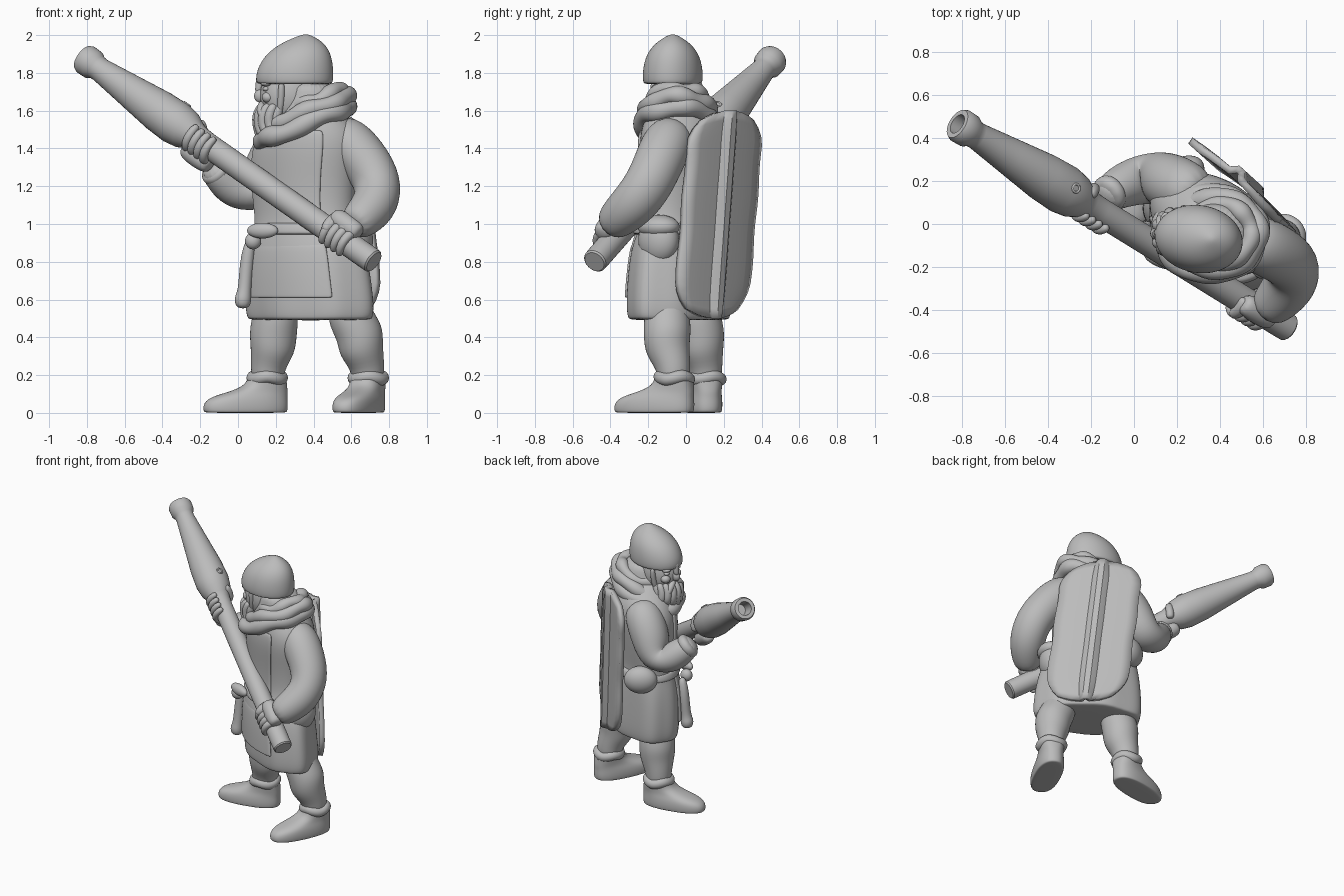
import bpy, bmesh, math
from math import sin, cos, pi, radians
from mathutils import Vector as V

if "Cube" in bpy.data.objects:
    bpy.data.objects.remove(bpy.data.objects["Cube"])

grey = bpy.data.materials.new("plain grey")
grey.use_nodes = True
grey.diffuse_color = (0.5, 0.5, 0.5, 1)
grey.node_tree.nodes["Principled BSDF"].inputs["Base Color"].default_value = (0.5, 0.5, 0.5, 1)


def finish(name, bm, subsurf=2, thick=0):
    bmesh.ops.recalc_face_normals(bm, faces=bm.faces)
    me = bpy.data.meshes.new(name)
    bm.to_mesh(me)
    bm.free()
    ob = bpy.data.objects.new(name, me)
    bpy.context.collection.objects.link(ob)
    me.materials.append(grey)
    bpy.ops.object.select_all(action="DESELECT")
    ob.select_set(True)
    bpy.context.view_layer.objects.active = ob
    if subsurf:
        me.polygons.foreach_set("use_smooth", [True] * len(me.polygons))
    else:
        bpy.ops.object.shade_smooth_by_angle(angle=radians(35))
    if thick:
        m = ob.modifiers.new("thickness", "SOLIDIFY")
        m.thickness, m.offset = thick, 0
    if subsurf:
        ob.modifiers.new("smooth", "SUBSURF").levels = subsurf
        ob.modifiers["smooth"].render_levels = subsurf
    return ob


def skin_rows(name, rows, wrap=True, loop=False, **kw):
    """Join rows of points into a surface."""
    bm = bmesh.new()
    vs = [[bm.verts.new(p) for p in row] for row in rows]
    n = len(rows[0])
    pairs = list(zip(vs, vs[1:])) + ([(vs[-1], vs[0])] if loop else [])
    for a, b in pairs:
        for i in range(n if wrap else n - 1):
            j = (i + 1) % n
            bm.faces.new((a[i], a[j], b[j], b[i]))
    if wrap and not loop:
        bm.faces.new(vs[0])
        bm.faces.new(vs[-1])
    return finish(name, bm, **kw)


def ring(c, u, v, n=16, wave=0, blunt=1, a0=0, a1=2 * pi, closed=True):
    out = []
    for i in range(n):
        a = a0 + (a1 - a0) * i / (n if closed else n - 1)
        x, y = (math.copysign(abs(q) ** blunt, q) for q in (cos(a), sin(a)))
        out.append(c + (u * x + v * y) * (1 + wave * cos(7 * a)))
    return out


def stack(name, rows, ang=0, n=32, arc=None, grow=1, **kw):
    """Horizontal ellipses (z, x, y, rx, ry, wave), turned by ang degrees."""
    a = radians(ang)
    e1, e2 = V((cos(a), sin(a), 0)), V((-sin(a), cos(a), 0))
    lim = dict(a0=radians(arc[0]), a1=radians(arc[1]), closed=False) if arc else {}
    out = [ring(V((x, y, z)), e1 * rx * grow, e2 * ry * grow, n, w[0] if w else 0, **lim)
           for z, x, y, rx, ry, *w in rows]
    return skin_rows(name, out, wrap=not arc, **kw)


def tube(name, pts, n=10, loop=False, subsurf=2):
    """Round tube through (x, y, z, radius) points."""
    ps = [V(p[:3]) for p in pts]
    m, rows, u = len(ps), [], None
    for i, p in enumerate(ps):
        a = ps[i - 1] if (i or loop) else p
        b = ps[(i + 1) % m] if (i < m - 1 or loop) else p
        d = (b - a).normalized()
        u = d.orthogonal() if u is None else u - d * u.dot(d)
        u.normalize()
        rows.append(ring(p, u * pts[i][3], d.cross(u) * pts[i][3], n))
    return skin_rows(name, rows, loop=loop, subsurf=subsurf)


def blob(name, c, r, ang=0, tilt=0):
    bm = bmesh.new()
    bmesh.ops.create_uvsphere(bm, u_segments=16, v_segments=10, radius=1)
    ob = finish(name, bm, subsurf=1)
    ob.location, ob.scale = c, r
    ob.rotation_euler = (0, radians(tilt), radians(ang))


# Tunic, tabard and belt
TURN = -32
tunic = [(.49, .385, -.035, .35, .21, .02), (.5, .385, -.035, .365, .22, .03),
         (.56, .385, -.035, .378, .228, .03), (.75, .375, -.035, .362, .222, .03),
         (.9, .37, -.03, .335, .21, .02), (1.0, .36, -.015, .29, .188),
         (1.1, .35, 0, .295, .188), (1.25, .35, .005, .308, .2),
         (1.4, .365, 0, .318, .215), (1.5, .385, -.01, .28, .205),
         (1.58, .38, -.03, .2, .17), (1.64, .38, -.04, .15, .14)]
stack("tunic", tunic, TURN)
stack("tabard_front", [r[:5] for r in tunic[3:10]], TURN, n=14, arc=(-145, -50), grow=1.01, thick=.02)
stack("tabard_skirt", [(.61, *tunic[2][1:5]), (.62, *tunic[2][1:5]), *(r[:5] for r in tunic[3:5])],
      TURN, n=14, arc=(-145, -50), grow=1.02, thick=.02)
stack("belt", [(z, .365, -.025, r, r - .09) for z, r in ((.94, .31), (.95, .325), (1.0, .312), (1.01, .295))], TURN)

# Things hung on the belt
blob("side_pouch", (.62, -.145, .915), (.09, .12, .13), TURN)
blob("side_pouch_flap", (.625, -.145, .985), (.097, .122, .065), TURN)
blob("rear_pouch", (.22, .23, .97), (.12, .08, .1), 30)
blob("belt_buckle", (.13, -.17, .965), (.09, .035, .042), -20)
blob("belt_knot", (.08, -.12, .91), (.045, .04, .045))
tube("dagger_sheath", [(.07, -.05, .93, .03), (.045, -.04, .8, .04), (.035, -.05, .64, .035),
                       (.025, -.05, .61, .05), (.025, -.05, .55, .04)])

# Legs and boots
for side, ankle, knee, hip, heading, size in (
        ("right", (.155, .105), (.185, .08), (.2, .06), (-.98, -.2), 1.0),
        ("left", (.69, -.062), (.65, -.1), (.585, -.1), (-.43, -.9), 1.0)):
    tube(side + "_leg", [(*hip, .62, .1), (*hip, .52, .125), (*knee, .42, .13),
                         (*knee, .33, .122), (*ankle, .24, .09), (*ankle, .12, .085)], n=14)
    f = V((*heading, 0)).normalized()
    w = V((-f.y, f.x, 0))
    base = V((*ankle, 0))
    rows = [(0, .118, .212, .088), (.004, .118, .226, .096), (.04, .118, .23, .1), (.08, .106, .215, .096),
            (.11, .05, .16, .086), (.145, .005, .11, .085), (.2, 0, .1, .09), (.21, 0, .09, .08)]
    skin_rows(side + "_boot", [ring(base + f * s * size + V((0, 0, z)), f * l * size, w * b, 24, blunt=.82)
                               for z, s, l, b in rows])
    tube(side + "_boot_cuff", [(base.x + .08 * cos(a), base.y + .08 * sin(a), .185 + .012 * sin(3 * a), .037)
                               for a in [i * pi / 6 for i in range(12)]], loop=True)

# Arms
tube("left_sleeve", [(.5, -.05, 1.48, .1), (.57, -.09, 1.45, .138), (.665, -.135, 1.35, .137),
                     (.745, -.19, 1.22, .132), (.735, -.27, 1.11, .13), (.66, -.36, 1.03, .112), (.6, -.41, .985, .085)], n=14)
tube("right_sleeve", [(.32, .12, 1.48, .1), (.24, .16, 1.43, .14), (.16, .2, 1.3, .138),
                      (.1, .215, 1.16, .125), (0, .2, 1.17, .115), (-.09, .16, 1.25, .098), (-.15, .11, 1.32, .07)], n=14)
tube("right_cuff", [(-.09, .155, 1.26, .08), (-.11, .145, 1.28, .1), (-.14, .12, 1.31, .085)])

# Long club-shaped gun with a bored muzzle
butt, muzzle = V((.72, -.485, .8)), V((-.82, .465, 1.88))
axis = (muzzle - butt).normalized()
out = (V((0, -1, 0)) - axis * -axis.y).normalized()
up = axis.cross(out)
if up.z < 0:
    up = -up
profile = [(0, .057), (.004, .065), (.03, .066), (.3, .066), (.57, .066), (.605, .07), (.62, .08), (.645, .105),
           (.68, .117), (.74, .112), (.84, .088), (.94, .064), (.953, .066), (.965, .08), (.99, .082),
           (1, .072), (1, .048), (.95, .042)]
skin_rows("gun", [ring(butt.lerp(muzzle, t), out * r, up * r, 32) for t, r in profile], subsurf=0)
hole = butt.lerp(muzzle, .685) + up * .115
tube("touch_hole_rim", [(*(hole + axis * .02 * cos(a) + out * .02 * sin(a)), .007)
                        for a in [i * pi / 6 for i in range(12)]], n=6, loop=True, subsurf=1)


# Hands gripping the gun: angle 0 is outward, 90 is on top
def hand(name, t, start, end, palm):
    mid = butt.lerp(muzzle, t)

    def around(deg, along, r):
        a = radians(deg)
        return mid + axis * along + (out * cos(a) + up * sin(a)) * r
    for i in range(4):
        s = (i - 1.5) * .042
        tube(f"{name}_finger_{i + 1}", [(*around(start + (end - start) * j / 5, s, .08), .031 - .002 * j)
                                        for j in range(6)], n=8)
    tube(name + "_thumb", [(*around(start + d, .09 - .01 * j, .08), .03) for j, d in enumerate((0, -35, -70, -100))]
         if start > 0 else [(*around(start - 50 - 30 * j, .05 + .02 * j, .08), .03) for j in range(4)], n=8)
    tube(name + "_palm", [(*around(palm, s, .085), r) for s, r in ((-.1, .04), (-.06, .06), (.06, .06), (.1, .04))])


hand("left_hand", .115, 85, -75, 65)
hand("right_hand", .582, -120, 45, -105)
tube("left_wrist", [(.62, -.4, 1.01, .075), (.57, -.4, .97, .075), (.53, -.4, .95, .05)])

# Shield on the back: bowed ends, raised central rib
wide, norm = V((-.74, .67, 0)).normalized(), V((.67, .74, 0)).normalized()
cols = [-1, -.75, -.5, -.18, -.13, -.05, .05, .13, .18, .5, .75, 1]
rows = []
for i in range(23):
    t = i / 11 - 1
    half = .28 * (1 - .3 * max(0, (abs(t) - .7) / .3) ** 2) + .004 * sin(9 * t)
    rows.append([V((.515, .185, 1.05)) + wide * (half * s + .06 * t)
                 + norm * ((.03 if abs(s) < .1 else .012 if abs(s) < .15 else 0) - .02 * s * s)
                 + V((0, 0, t * (.55 - .05 * s * s))) for s in cols])
skin_rows("shield", rows, wrap=False, subsurf=0, thick=.035)

# Head, helmet and face
blob("head", (.275, -.055, 1.68), (.165, .125, .17))
stack("helmet", [(1.74, .3, -.07, .19, .145), (1.745, .3, -.07, .205, .156), (1.8, .3, -.07, .208, .16),
                 (1.88, .315, -.07, .185, .146), (1.94, .335, -.07, .138, .11), (1.98, .352, -.07, .075, .06),
                 (2.005, .36, -.07, .012, .012)], -10)
tube("nose_guard", [(.11, -.04, 1.79, .016), (.115, -.04, 1.74, .022), (.105, -.04, 1.69, .02)])
blob("nose", (.12, -.045, 1.68), (.036, .026, .038), tilt=20)
for sign in (-1, 1):
    side = "left" if sign < 0 else "right"
    y = -.048 + sign * .065
    blob(side + "_eye", (.15, y, 1.715), (.02, .022, .014))
    blob(side + "_brow", (.15, y, 1.742), (.03, .04, .014))
    blob(side + "_cheek", (.16, y, 1.67), (.035, .035, .03))
    tube(side + "_cheek_strap", [(.23, -.05 + sign * .125, 1.76, .02), (.23, -.05 + sign * .115, 1.66, .02),
                                 (.22, -.05 + sign * .09, 1.58, .02)], n=8)
    tube(side + "_moustache", [(.13, -.047, 1.645, .02), (.12, y, 1.615, .026), (.125, y + sign * .02, 1.56, .018)], n=8)

# Beard of wavy locks
blob("beard_core", (.18, -.05, 1.55), (.1, .1, .12), tilt=20)
for i in range(9):
    a = radians(-100 + 25 * i)
    x, y = .19 - .085 * cos(a), -.048 + .095 * sin(a)
    low = 1.42 + .05 * abs(sin(a))
    tube(f"beard_lock_{i + 1}", [(x + .03, y, 1.64, .025), (x - .005, y, 1.58, .032), (x, y + .01, 1.52, .033),
                                 (x + .015, y - .01, low + .03, .026), (x + .04, y, low, .012)], n=8)

# Hood gathered round the neck, higher at the back
stack("neck_hood", [(1.5, .39, -.05, .2, .17), (1.6, .39, -.05, .19, .165), (1.68, .39, -.05, .15, .145),
                    (1.76, .38, -.06, .12, .13)], 0)
for i, (z, x, rx, ry, r, slope) in enumerate(((1.53, .355, .225, .185, .055, .4), (1.6, .385, .195, .17, .05, .38),
                                              (1.655, .405, .14, .135, .045, .4))):
    pts = []
    for j in range(24):
        a = j * pi / 12
        g = 1 + .03 * sin(5 * a + i)
        pts.append((x + rx * g * cos(a), -.045 + ry * g * sin(a),
                    z + slope * rx * cos(a) + .012 * sin(4 * a + 2 * i), r * (1 + .15 * sin(7 * a + i))))
    tube(f"hood_fold_{i + 1}", pts, loop=True)
